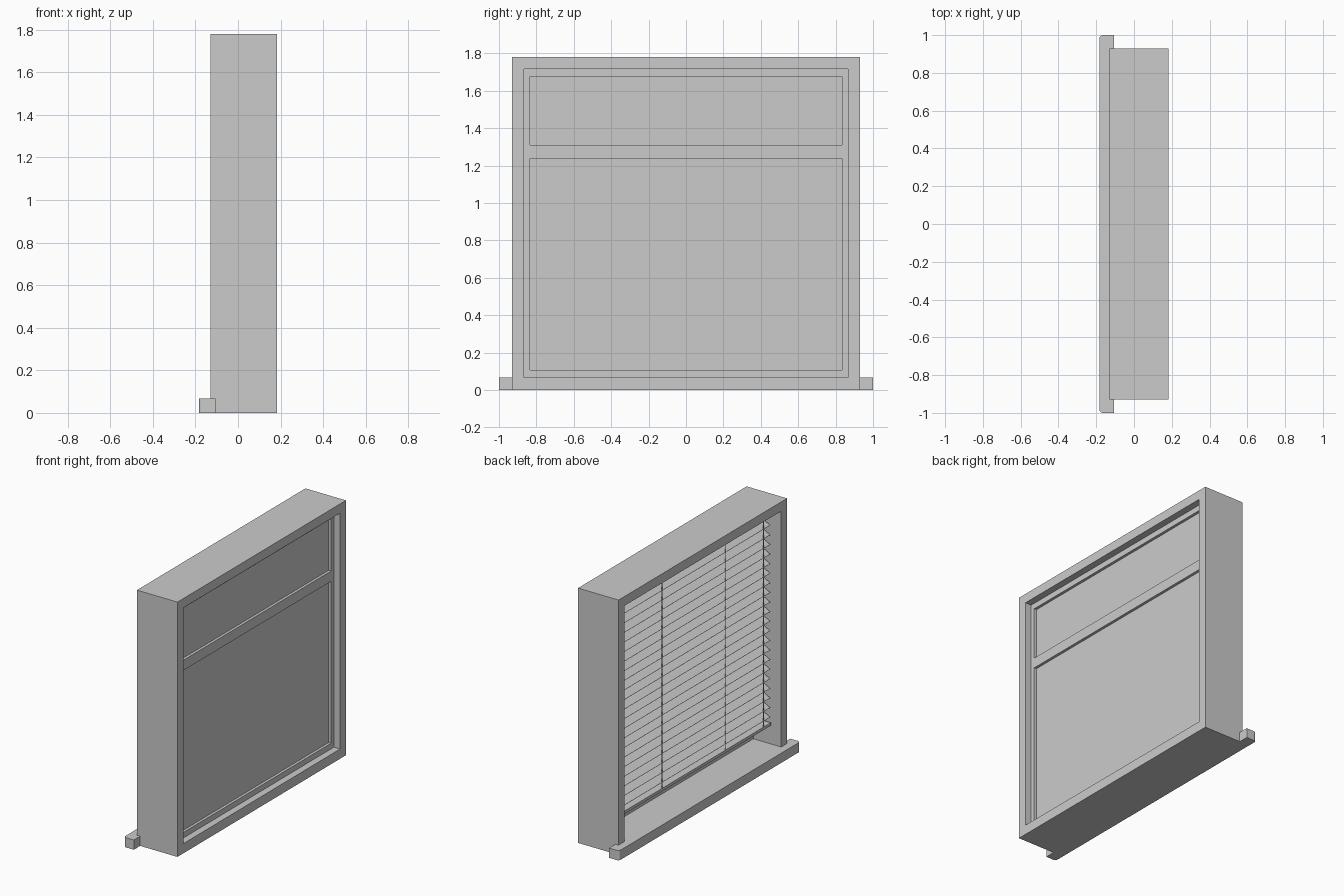
import bpy, bmesh, math
from mathutils import Matrix

if "Cube" in bpy.data.objects:
    bpy.data.objects.remove(bpy.data.objects["Cube"])


def finish(name, bm):
    bmesh.ops.recalc_face_normals(bm, faces=bm.faces)
    me = bpy.data.meshes.new(name)
    bm.to_mesh(me)
    bm.free()
    ob = bpy.data.objects.new(name, me)
    bpy.context.collection.objects.link(ob)
    return ob


def box(name, x, y, z):
    bm = bmesh.new()
    size = Matrix.Diagonal((x[1] - x[0], y[1] - y[0], z[1] - z[0], 1))
    mid = Matrix.Translation(((x[0] + x[1]) / 2, (y[0] + y[1]) / 2, (z[0] + z[1]) / 2))
    bmesh.ops.create_cube(bm, size=1, matrix=mid @ size)
    return finish(name, bm)


def ring(name, x, outer, inner):
    """Rectangular frame; outer and inner are (half width, z low, z high)."""
    bm = bmesh.new()
    loops = []
    for px in x:
        for h, lo, hi in (outer, inner):
            loops.append([bm.verts.new((px, y, z)) for y, z in
                          ((-h, lo), (h, lo), (h, hi), (-h, hi))])
    for a, b in ((0, 1), (2, 3), (0, 2), (1, 3)):
        for i in range(4):
            j = (i + 1) % 4
            bm.faces.new((loops[a][i], loops[a][j], loops[b][j], loops[b][i]))
    return finish(name, bm)


# Deep outer casing
ring("outer_casing", (-0.13, 0.183), (0.93, 0, 1.78), (0.865, 0.068, 1.715))

# Sill board with horns wrapping the casing and rounded front corners
half = [(-0.13, 0.93), (-0.105, 0.93), (-0.105, 1.0)]
r = 0.018
for k in range(5):
    a = math.pi / 2 * (1 + k / 4)
    half.append((-0.183 + r + r * math.cos(a), 1 - r + r * math.sin(a)))
outline = half + [(x, -y) for x, y in reversed(half)]
bm = bmesh.new()
face = bm.faces.new([bm.verts.new((x, y, 0)) for x, y in outline])
ext = bmesh.ops.extrude_face_region(bm, geom=[face])
bmesh.ops.translate(bm, vec=(0, 0, 0.068),
                    verts=[v for v in ext["geom"] if isinstance(v, bmesh.types.BMVert)])
finish("sill_board", bm)

# Sash, transom rail and the two panes
SASH = (0.085, 0.135)
ring("sash_frame", SASH, (0.865, 0.068, 1.715), (0.835, 0.107, 1.675))
box("transom_rail", SASH, (-0.835, 0.835), (1.238, 1.31))
box("lower_pane", (0.102, 0.116), (-0.835, 0.835), (0.107, 1.238))
box("upper_pane", (0.102, 0.116), (-0.835, 0.835), (1.31, 1.675))

# Blind: head rail, bottom rail and tilted slats
BX = -0.033
box("blind_head_rail", (-0.075, 0.005), (-0.85, 0.85), (1.672, 1.714))
box("blind_bottom_rail", (BX - 0.028, BX + 0.028), (-0.85, 0.85), (0.205, 0.225))
slat = box("blind_slats", (-0.028, 0.028), (-0.845, 0.845), (-0.0015, 0.0015))
slat.data.transform(Matrix.Rotation(math.radians(-28), 4, 'Y'))
slat.location = (BX, 0, 0.277)
arr = slat.modifiers.new("stack", 'ARRAY')
arr.count = 21
arr.use_relative_offset = False
arr.use_constant_offset = True
arr.constant_offset_displace = (0, 0, 0.067)

# Ladder cords in front of and behind the slats
for i, y in enumerate((-0.77, -0.35, 0.35, 0.77)):
    for side, x in (("front", BX - 0.026), ("back", BX + 0.026)):
        box(f"ladder_cord_{side}_{i + 1}", (x - 0.0015, x + 0.0015),
            (y - 0.002, y + 0.002), (0.22, 1.68))
